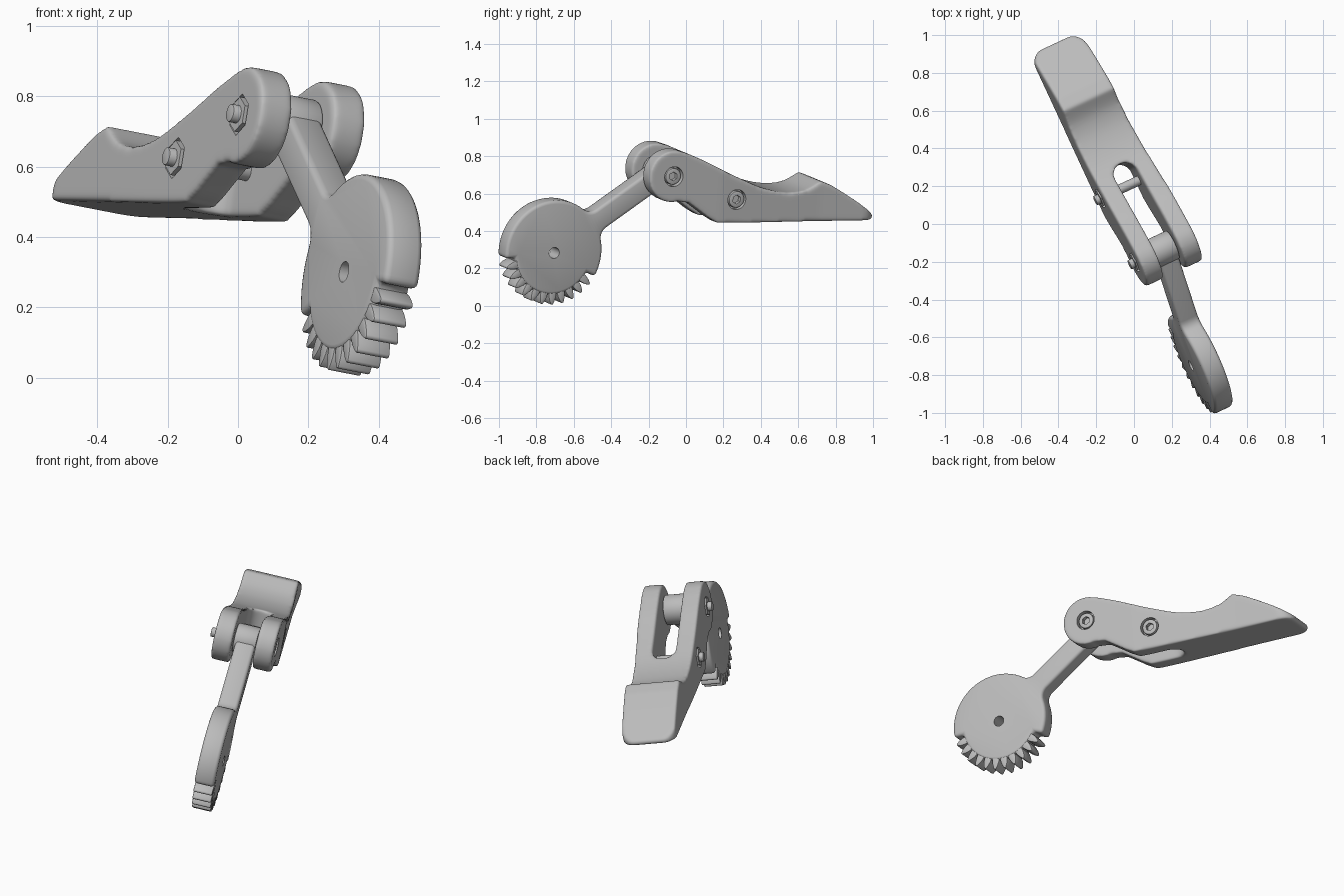
import bpy
import bmesh
from math import sin, cos, radians, sqrt, atan2, degrees
from mathutils import Matrix, Vector

cube = bpy.data.objects.get("Cube")
if cube:
    bpy.data.objects.remove(cube, do_unlink=True)

grey = bpy.data.materials.new("plain grey")
grey.use_nodes = True
COLOUR = (0.5, 0.5, 0.5, 1)
grey.diffuse_color = COLOUR
grey.node_tree.nodes["Principled BSDF"].inputs["Base Color"].default_value = COLOUR

MID = -0.046                 # middle plane across the width
PIVOT = (-0.186, 0.722)      # front bolt (length, height)
SECOND = (0.198, 0.597)      # rear bolt
GEAR = (-0.807, 0.289)       # centre of the toothed wheel
parts = []


def arc(centre, r, start, end, n):
    """Points on an arc, angles in degrees."""
    steps = [radians(start + (end - start) * i / n) for i in range(n + 1)]
    return [(centre[0] + r * cos(a), centre[1] + r * sin(a)) for a in steps]


def ring(centre, r, n, turn=0):
    return arc(centre, r, turn, turn + 360, n)[:-1]


def spline(pts, n=6):
    """Catmull-Rom curve through the points."""
    p = [Vector(q) for q in [pts[0]] + pts + [pts[-1]]]
    out = []
    for i in range(1, len(p) - 2):
        a, b, c, d = p[i - 1:i + 3]
        for k in range(n):
            t = k / n
            q = 0.5 * (2 * b + (c - a) * t + (2 * a - 5 * b + 4 * c - d) * t * t
                       + (3 * b - a - 3 * c + d) * t ** 3)
            out.append(tuple(q))
    return out + [tuple(p[-1])]


def prism(name, outlines, lo, hi, across=True):
    """Extrude outlines across the width, or upward when across is False."""
    bm = bmesh.new()
    for pts in outlines:
        place = (lambda q, h: (h, q[0], q[1])) if across else (lambda q, h: (q[0], q[1], h))
        low = [bm.verts.new(place(q, lo)) for q in pts]
        high = [bm.verts.new(place(q, hi)) for q in pts]
        bm.faces.new(low)
        bm.faces.new(high)
        for i in range(len(pts)):
            j = (i + 1) % len(pts)
            bm.faces.new((low[i], low[j], high[j], high[i]))
    bmesh.ops.recalc_face_normals(bm, faces=bm.faces)
    mesh = bpy.data.meshes.new(name)
    bm.to_mesh(mesh)
    bm.free()
    mesh.materials.append(grey)
    obj = bpy.data.objects.new(name, mesh)
    bpy.context.collection.objects.link(obj)
    return obj


def boolean(obj, cutter, operation='DIFFERENCE'):
    mod = obj.modifiers.new("cut", 'BOOLEAN')
    mod.object = cutter
    mod.operation = operation
    cutter.hide_render = True


def bevel(obj, width, segments=3):
    mod = obj.modifiers.new("round", 'BEVEL')
    mod.width = width
    mod.segments = segments
    mod.limit_method = 'ANGLE'
    mod.angle_limit = radians(50)


def finish(obj):
    """Bake the modifiers and drop the cutters."""
    cutters = [m.object for m in obj.modifiers if m.type == 'BOOLEAN']
    bpy.context.view_layer.update()
    deps = bpy.context.evaluated_depsgraph_get()
    mesh = bpy.data.meshes.new_from_object(obj.evaluated_get(deps))
    obj.modifiers.clear()
    obj.data = mesh
    for c in cutters:
        bpy.data.objects.remove(c, do_unlink=True)
    parts.append(obj)


# Forked handle: side profile, trimmed to a plan outline and slotted
side = arc(PIVOT, 0.14, 285, 75, 28)
side += spline([(-0.1, 0.842), (0, 0.803), (0.1, 0.758), (0.2, 0.715), (0.36, 0.655),
                (0.5, 0.632), (0.61, 0.645), (0.70, 0.692)])
side += spline([(0.77, 0.667), (0.87, 0.612), (0.965, 0.555), (1.05, 0.498)])
side += spline([(1.04, 0.476), (0.6, 0.472), (0.15, 0.468), (0.07, 0.482),
                (-0.01, 0.532), (-0.08, 0.578)])
handle = prism("forked_handle", [side], -0.212, 0.122)
plan = [(-0.216, -0.4), (0.126, -0.4), (0.122, 0.1), (0.092, 0.7)]
plan += arc((0.005, 0.965), 0.083, 0, 90, 8) + arc((-0.13, 0.965), 0.083, 90, 180, 8)
boolean(handle, prism("plan_trim", [plan], 0, 1.2, False), 'INTERSECT')
slot = [(MID - 0.064, -0.6), (MID + 0.064, -0.6)] + arc((MID, 0.256), 0.064, 0, 180, 16)
boolean(handle, prism("slot_cutter", [slot], 0, 1.2, False))
remesh = handle.modifiers.new("even", 'REMESH')
remesh.mode = 'VOXEL'
remesh.voxel_size = 0.008
soften = handle.modifiers.new("soften", 'SMOOTH')
soften.factor = 0.5
soften.iterations = 16
# Counterbores on the left side, hexagonal pockets on the right side
for spot in (PIVOT, SECOND):
    boolean(handle, prism("head_cutter", [ring(spot, 0.054, 32)], 0.085, 0.2))
    boolean(handle, prism("nut_cutter", [ring(spot, 0.06, 6, 30)], -0.3, -0.185))
finish(handle)

# Bolts with hexagonal sockets, and their nuts
for label, spot in (("front", PIVOT), ("rear", SECOND)):
    head = prism(label + "_bolt_head", [ring(spot, 0.045, 32)], 0.06, 0.116)
    bevel(head, 0.006, 2)
    boolean(head, prism("socket_cutter", [ring(spot, 0.024, 6, 30)], 0.09, 0.2))
    finish(head)
    shaft = prism(label + "_bolt_shaft", [ring(spot, 0.026, 24)], -0.242, 0.07)
    bevel(shaft, 0.004, 2)
    finish(shaft)
    finish(prism(label + "_nut", [ring(spot, 0.05, 6, 30)], -0.218, -0.17))

# Wheel and arm in one outline, drawn along the arm and then turned into place
R, ROOT, HALF, FILLET = 0.284, 0.228, 0.06, 0.06
reach = Vector(PIVOT) - Vector(GEAR)
tilt = atan2(reach.y, reach.x)
fc = (sqrt((R + FILLET) ** 2 - (HALF + FILLET) ** 2), HALF + FILLET)
f0 = degrees(atan2(fc[1], fc[0]))
TOOTH_START, TOOTH_END = 152, 298


def turned(pts, angle):
    c, s = cos(angle), sin(angle)
    return [(GEAR[0] + x * c - y * s, GEAR[1] + x * s + y * c) for x, y in pts]


upper = [(reach.length, HALF)] + arc(fc, FILLET, 270, 180 + f0, 5)
lower = [(x, -y) for x, y in reversed(upper)]
outline = upper + arc((0, 0), R, f0, TOOTH_START, 24)[1:]
outline += arc((0, 0), ROOT, TOOTH_START, TOOTH_END, 24)
outline += arc((0, 0), R, TOOTH_END, 360 - f0, 8)[:-1] + lower
wheel = prism("wheel_and_arm", [turned(outline, tilt)], MID - 0.05, MID + 0.06)
bevel(wheel, 0.018)
boolean(wheel, prism("hole_cutter", [ring(GEAR, 0.03, 32)], -0.4, 0.4))
finish(wheel)

# Teeth around the lower part of the wheel
COUNT = 11
pitch = (TOOTH_END - TOOTH_START) / (COUNT + 0.6)
half_tooth = [(0.2, 0.023), (0.24, 0.021), (0.262, 0.015), (0.282, 0.006)]
tooth = half_tooth + [(x, -y) for x, y in reversed(half_tooth)]
teeth = prism("wheel_teeth",
              [turned(tooth, tilt + radians(TOOTH_START + pitch * (i + 0.8)))
               for i in range(COUNT)], MID - 0.047, MID + 0.057)
bevel(teeth, 0.005, 2)
finish(teeth)

# Pivot hub filling the fork
hub = prism("pivot_hub", [ring(PIVOT, 0.082, 40)], MID - 0.062, MID + 0.062)
bevel(hub, 0.008, 2)
finish(hub)

# Stand everything in its turned and rolled pose
pose = Matrix.Rotation(radians(25), 4, 'Z') @ Matrix.Rotation(radians(10), 4, 'Y')
bpy.ops.object.select_all(action='DESELECT')
for obj in parts:
    obj.matrix_world = pose
    obj.select_set(True)
bpy.context.view_layer.objects.active = parts[0]
bpy.ops.object.shade_smooth_by_angle(angle=radians(40))
